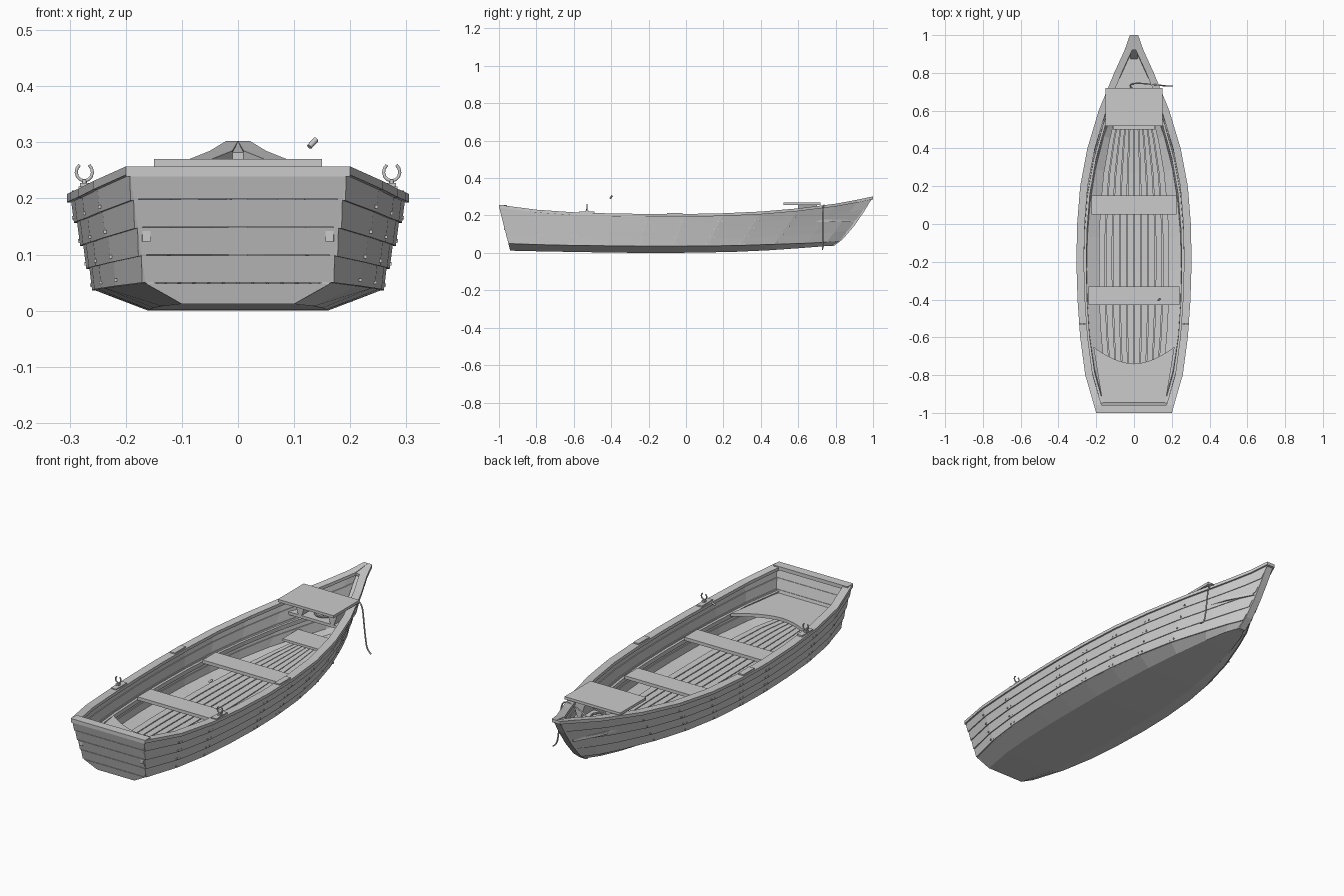
import bpy, bmesh, math
from mathutils import Vector

if "Cube" in bpy.data.objects:
    bpy.data.objects.remove(bpy.data.objects["Cube"])

# Hull stations: s, gunwale half width, gunwale z, chine half width, chine z, bottom half width, bottom z
ST = [(-1, .20, .257, .165, .050, .10, .012), (-.8, .258, .231, .212, .044, .135, .008),
      (-.6, .285, .217, .238, .040, .15, .005), (-.4, .299, .211, .25, .038, .158, .002),
      (-.2, .305, .208, .254, .036, .16, 0), (0, .301, .208, .25, .036, .16, 0),
      (.2, .285, .212, .236, .037, .152, .002), (.4, .247, .221, .208, .040, .138, .006),
      (.6, .187, .238, .164, .046, .112, .014), (.8, .105, .263, .100, .052, .076, .026),
      (.92, .050, .285, .056, .058, .046, .034), (1, .022, .302, .016, .064, .012, .040)]
S = [r[0] for r in ST]


def row(s):
    s = max(-1, min(1, s))
    for a, b in zip(ST, ST[1:]):
        if s <= b[0]:
            f = (s - a[0]) / (b[0] - a[0])
            return [p + (q - p) * f for p, q in zip(a, b)]


def bottom_y(s):
    return -.94 + (s + 1) * .865


def side(s, t, off=0.0):
    """Point on the side planking, t = 0 at the chine, 1 at the gunwale."""
    _, wg, zg, wc, zc, wb, zb = row(s)
    yb = bottom_y(s)
    return (max(0, wc + (wg - .007 - wc) * t + off),
            yb + (s - yb) * (.16 + .84 * t), zc + (zg - .008 - zc) * t)


def mesh_obj(name, verts, faces, mirror=False, thick=0):
    me = bpy.data.meshes.new(name)
    me.from_pydata([tuple(v) for v in verts], [], faces)
    ob = bpy.data.objects.new(name, me)
    bpy.context.collection.objects.link(ob)
    if thick:
        m = ob.modifiers.new("thickness", 'SOLIDIFY')
        m.thickness, m.offset = thick, -1
    else:
        bm = bmesh.new()
        bm.from_mesh(me)
        bmesh.ops.recalc_face_normals(bm, faces=bm.faces)
        bm.to_mesh(me)
        bm.free()
    if mirror:
        ob.modifiers.new("mirror", 'MIRROR')
    return ob


def loft(name, sections, closed=False, mirror=True, thick=0):
    n = len(sections[0])
    verts = [p for sec in sections for p in sec]
    faces = [(i * n + j, (i + 1) * n + j, (i + 1) * n + (j + 1) % n, i * n + (j + 1) % n)
             for i in range(len(sections) - 1) for j in range(n if closed else n - 1)]
    if closed:
        faces += [tuple(range(n)), tuple(range((len(sections) - 1) * n, len(sections) * n))]
    return mesh_obj(name, verts, faces, mirror, thick)


def prism(name, pts, d, mirror=False):
    d = Vector(d)
    return loft(name, [[Vector(p) for p in pts], [Vector(p) + d for p in pts]], True, mirror)


def box(name, x0, x1, y0, y1, z0, z1, mirror=False):
    return prism(name, [(x0, y0, z0), (x1, y0, z0), (x1, y1, z0), (x0, y1, z0)], (0, 0, z1 - z0), mirror)


def tube(name, pts, r, mirror=False, kind='POLY'):
    cu = bpy.data.curves.new(name, 'CURVE')
    cu.dimensions, cu.bevel_depth, cu.bevel_resolution = '3D', r, 1
    cu.use_fill_caps, cu.resolution_u = True, 4
    sp = cu.splines.new(kind)
    sp.points.add(len(pts) - 1)
    for p, c in zip(sp.points, pts):
        p.co = (*c, 1)
    if kind == 'NURBS':
        sp.use_endpoint_u, sp.order_u = True, 3
    ob = bpy.data.objects.new(name, cu)
    bpy.context.collection.objects.link(ob)
    if mirror:
        ob.modifiers.new("mirror", 'MIRROR')


# Flat bottom with the sloping lowest strake
secs = []
for s in S:
    r, yb = row(s), bottom_y(s)
    secs.append([(0, yb, r[6]), (r[5], yb, r[6]), side(s, 0)])
loft("bottom_planking", secs, thick=.01)

# Four overlapping side strakes
for k in range(4):
    loft(f"side_strake_{k + 1}", [[side(s, k / 4 - .015 * (k > 0), .006), side(s, (k + 1) / 4, 0)] for s in S], thick=.01)

# Gunwale rail
loft("gunwale_rail", [[(r[1], r[0], r[2]), (r[1], r[0], r[2] - .015),
                       (max(0, r[1] - .04), r[0], r[2] - .015), (max(0, r[1] - .04), r[0], r[2])]
                      for r in ST], closed=True)
loft("seat_riser", [[(p[0] - a, p[1], p[2] + b) for a, b in ((.008, 0), (.022, 0), (.022, -.02), (.008, -.02))]
                    for p in (side(s, .47) for s in S[:-2])], closed=True)

# Transom planks and cap
r = row(-1)
levels = [(r[5], bottom_y(-1), r[6])] + [side(-1, k / 4) for k in range(5)]
for k, (a, b) in enumerate(zip(levels, levels[1:])):
    prism(f"transom_plank_{k + 1}", [(-a[0], a[1], a[2]), (a[0], a[1], a[2]),
                                     (b[0], b[1], b[2] - .0015), (-b[0], b[1], b[2] - .0015)], (0, .025, 0))
box("transom_cap", -.2, .2, -1, -.957, .239, .257)

# Stem and breasthook
prism("stem", [(-.018, y, z) for y, z in ((.79, .036), (.84, .075), (.90, .145), (.955, .225), (1, .302),
                                          (.95, .288), (.86, .16), (.78, .07), (.73, .042))], (.036, 0, 0))
prism("breasthook", [(-.05, .92, .27), (.05, .92, .27), (.02, .995, .287), (-.02, .995, .287)], (0, 0, .012))

# Floorboards
N = 10
for k in range(N):
    a, b = (-1 + 2 * k / N + .012) * 1.18, (-1 + 2 * (k + 1) / N - .012) * 1.18
    secs = []
    for s in S[:10]:
        r, y = row(s), bottom_y(s) + (.02 if s == -1 else 0)
        z = r[6] + .026
        secs.append([(a * r[5], y, z), (b * r[5], y, z), (b * r[5], y, z + .009), (a * r[5], y, z + .009)])
    loft(f"floorboard_{k + 1}", secs, closed=True, mirror=False)

# Seats
box("rear_thwart", -.24, .24, -.43, -.33, .118, .134)
box("middle_thwart", -.225, .225, .05, .15, .118, .134)
curve = [(.215 * x, -.74 + .09 * abs(x) ** 1.8, .118) for x in [i / 6 for i in range(-6, 7)]]
prism("stern_seat", [(-.165, -.955, .118)] + curve + [(.165, -.955, .118)], (0, 0, .016))

# Bow shelf, step and raised bow seat on wedge brackets
prism("bow_shelf", [(-.15, .6, .165), (.15, .6, .165), (.09, .78, .165), (.025, .9, .165),
                    (-.025, .9, .165), (-.09, .78, .165)], (0, 0, .014))
box("bow_step", -.11, .11, .5, .62, .085, .097)
box("bow_seat", -.15, .15, .52, .72, .257, .27)
prism("bow_seat_bracket", [(.05, .6, .257), (.125, .6, .257), (.095, .6, .178), (.078, .6, .178)],
      (0, .1, 0), True)

# Rowlocks and their rail plates
for k, y in enumerate((-.53, -.06)):
    x = row(y)[1] - .02
    box(f"rowlock_plate_{k + 1}", x - .014, x + .014, y - .042, y + .042, row(y)[2] - .003, row(y)[2] + .006, True)
x = row(-.53)[1] - .016
tube("rowlock_pin", [(x, -.53, .2), (x, -.53, .234)], .0045, True)
box("rowlock_collar", x - .008, x + .008, -.538, -.522, .218, .228, True)
tube("rowlock_horns", [(x + .0145 * math.cos(a), -.53, .247 + .0155 * math.sin(a))
                       for a in [math.radians(-235 + 29 * i) for i in range(11)]], .0032, True)

# Nail heads along the strake laps
verts, faces = [], []
for s in (-.8, -.6, -.2, 0, .2, .4, .6):
    for t in (.06, .29, .54, .79):
        p = side(s, t, .004)
        for dy in (-.012, .012):
            b = len(verts)
            verts += [(p[0] + i * .003, p[1] + dy + j * .003, p[2] + k * .003)
                      for i in (-1, 1) for j in (-1, 1) for k in (-1, 1)]
            faces += [tuple(b + q for q in f) for f in ((0, 1, 3, 2), (4, 6, 7, 5), (0, 4, 5, 1),
                                                        (2, 3, 7, 6), (0, 2, 6, 4), (1, 5, 7, 3))]
mesh_obj("nail_heads", verts, faces, True)

# Mooring rope: coil on the shelf, then over the rail and hanging outside
coil = [(.045 * math.cos(i * .7), .66 + .04 * math.sin(i * .7), .184 + .0004 * i) for i in range(20)]
tube("mooring_rope", coil + [(-.03, .73, .19), (0, .747, .21), (.07, .742, .25), (.135, .735, .258),
                             (.158, .732, .235), (.165, .731, .17), (.175, .731, .08),
                             (.185, .731, .03), (.205, .73, .018)], .0035, kind='NURBS')

# Small loose peg
tube("loose_peg", [(.127, -.405, .292), (.139, -.395, .305)], .005)
